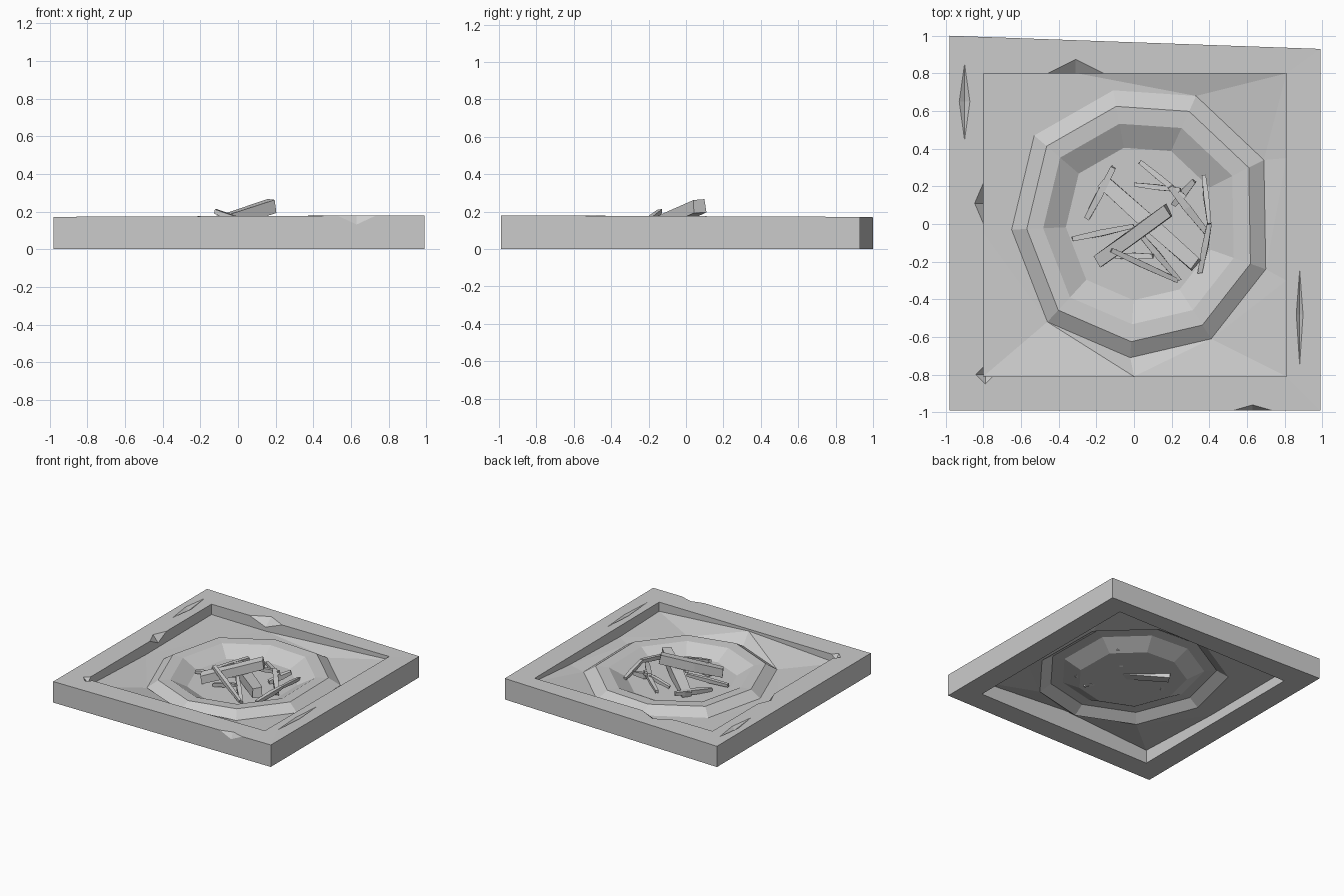
import bpy, bmesh, random
from mathutils import Vector

random.seed(4)
cube = bpy.data.objects.get("Cube")
if cube:
    bpy.data.objects.remove(cube, do_unlink=True)

stone = bpy.data.materials.new("stone_grey")
stone.use_nodes = True
GREY = (0.6, 0.6, 0.6, 1)
stone.diffuse_color = GREY
stone.node_tree.nodes["Principled BSDF"].inputs["Base Color"].default_value = GREY


def finish(bm, name):
    bmesh.ops.recalc_face_normals(bm, faces=bm.faces[:])
    mesh = bpy.data.meshes.new(name)
    bm.to_mesh(mesh)
    bm.free()
    mesh.materials.append(stone)
    obj = bpy.data.objects.new(name, mesh)
    bpy.context.collection.objects.link(obj)
    return obj


def bridge(bm, a, b):
    n = len(a)
    for i in range(n):
        j = (i + 1) % n
        bm.faces.new((a[i], a[j], b[j], b[i]))


# Square stone frame, slightly skewed along its back
def make_frame():
    bm = bmesh.new()
    outer = [(-0.98, -0.99), (0.99, -0.99), (0.99, 0.93), (-0.98, 1.0)]
    inner = [(-0.8, -0.81), (0.81, -0.81), (0.81, 0.8), (-0.8, 0.8)]
    tops = (0.172, 0.18, 0.172, 0.17)
    loops = []
    for pts, top in ((outer, False), (outer, True), (inner, True), (inner, False)):
        loops.append([bm.verts.new((x, y, z if top else 0))
                      for (x, y), z in zip(pts, tops)])
    for i in range(4):
        bridge(bm, loops[i], loops[(i + 1) % 4])
    return finish(bm, "stone_frame")


# Chips are cut with diamond-shaped wedges
def chip(target, centre, half_size):
    bm = bmesh.new()
    for axis in range(3):
        for sign in (-1, 1):
            p = Vector(centre)
            p[axis] += sign * half_size[axis]
            bm.verts.new(p)
    bmesh.ops.convex_hull(bm, input=bm.verts[:])
    cutter = finish(bm, "chip_cutter")
    cutter.hide_render = True
    mod = target.modifiers.new("chip", 'BOOLEAN')
    mod.operation = 'DIFFERENCE'
    mod.solver = 'EXACT'
    mod.object = cutter
    bpy.context.view_layer.objects.active = target
    bpy.ops.object.modifier_apply(modifier=mod.name)
    bpy.data.objects.remove(cutter, do_unlink=True)


frame = make_frame()
chip(frame, (-0.31, 0.79, 0.175), (0.18, 0.09, 0.07))
chip(frame, (-0.79, 0.11, 0.175), (0.06, 0.14, 0.07))
chip(frame, (0.63, -1.0, 0.18), (0.14, 0.04, 0.065))
chip(frame, (-0.90, 0.65, 0.175), (0.035, 0.25, 0.025))
chip(frame, (0.88, -0.48, 0.18), (0.02, 0.28, 0.02))
chip(frame, (-0.79, -0.8, 0.18), (0.06, 0.06, 0.05))

# Uneven ground sheet with a raised ring around the pit
bm = bmesh.new()
border = [(-0.3, 0.8, 0.08), (0.81, 0.8, 0.145), (0.81, 0.35, 0.11),
          (0.81, -0.3, 0.09), (0.81, -0.81, 0.105), (0, -0.81, 0.16),
          (-0.8, -0.81, 0.11), (-0.8, -0.05, 0.08), (-0.8, 0.8, 0.085)]
ring = [(-0.11, 0.71), (0.33, 0.68), (0.69, 0.34), (0.70, -0.24), (0.41, -0.61),
        (-0.02, -0.71), (-0.46, -0.52), (-0.65, -0.03), (-0.53, 0.47)]
previous = [bm.verts.new(p) for p in border]
for scale, z in ((1, 0.08), (0.88, 0.135), (0.75, 0.13), (0.57, 0.06)):
    current = [bm.verts.new((0.02 + (x - 0.02) * scale, y * scale, z)) for x, y in ring]
    bridge(bm, previous, current)
    previous = current
bm.faces.new(previous)
bmesh.ops.triangulate(bm, faces=[f for f in bm.faces if len(f.verts) == 4])
ground = finish(bm, "pit_ground")
if sum(p.normal.z for p in ground.data.polygons) < 0:
    ground.data.flip_normals()


# Roughly hewn log: four-sided, thicker in the middle, with uneven ends
def log(name, start, end, width, taper):
    a, b = Vector(start), Vector(end)
    along = (b - a).normalized()
    side = along.cross(Vector((0, 0, 1))).normalized()
    up = side.cross(along)
    bm = bmesh.new()
    loops = []
    for t, size in ((0, taper), (0.45, 1), (1, taper)):
        loop = []
        for s, u in ((-1, -1), (1, -1), (1, 1), (-1, 1)):
            half = width * size * random.uniform(0.42, 0.54)
            slant = along * random.uniform(-0.15, 0.15) * width
            loop.append(bm.verts.new(a.lerp(b, t) + side * s * half + up * u * half + slant))
        loops.append(loop)
    bridge(bm, loops[0], loops[1])
    bridge(bm, loops[1], loops[2])
    bm.faces.new(loops[0])
    bm.faces.new(loops[2])
    finish(bm, name)


# Thick logs
log("top_log", (-0.19, -0.20, 0.11), (0.18, 0.07, 0.23), 0.075, 0.95)
log("bottom_log", (-0.16, 0.22, 0.065), (0.33, -0.22, 0.135), 0.08, 0.95)

# Thin sticks heaped around the logs
sticks = [
    ((-0.12, -0.14, 0.20), (0.23, -0.30, 0.07), 0.035),
    ((-0.33, -0.08, 0.08), (0.0, -0.01, 0.11), 0.035),
    ((-0.25, 0.03, 0.07), (-0.11, 0.30, 0.10), 0.04),
    ((0.03, 0.33, 0.09), (0.27, 0.14, 0.12), 0.035),
    ((0.0, 0.21, 0.09), (0.25, 0.18, 0.13), 0.03),
    ((0.19, 0.20, 0.13), (0.39, -0.05, 0.08), 0.04),
    ((0.37, 0.26, 0.08), (0.40, 0.0, 0.12), 0.03),
    ((0.40, 0.0, 0.12), (0.35, -0.26, 0.08), 0.035),
    ((0.32, 0.23, 0.13), (0.21, 0.10, 0.07), 0.04),
    ((0.02, -0.04, 0.12), (0.24, -0.30, 0.06), 0.035),
    ((-0.10, -0.17, 0.07), (0.10, -0.17, 0.12), 0.035),
]
for i, (start, end, width) in enumerate(sticks):
    log(f"stick_{i + 1}", start, end, width, 0.7)
